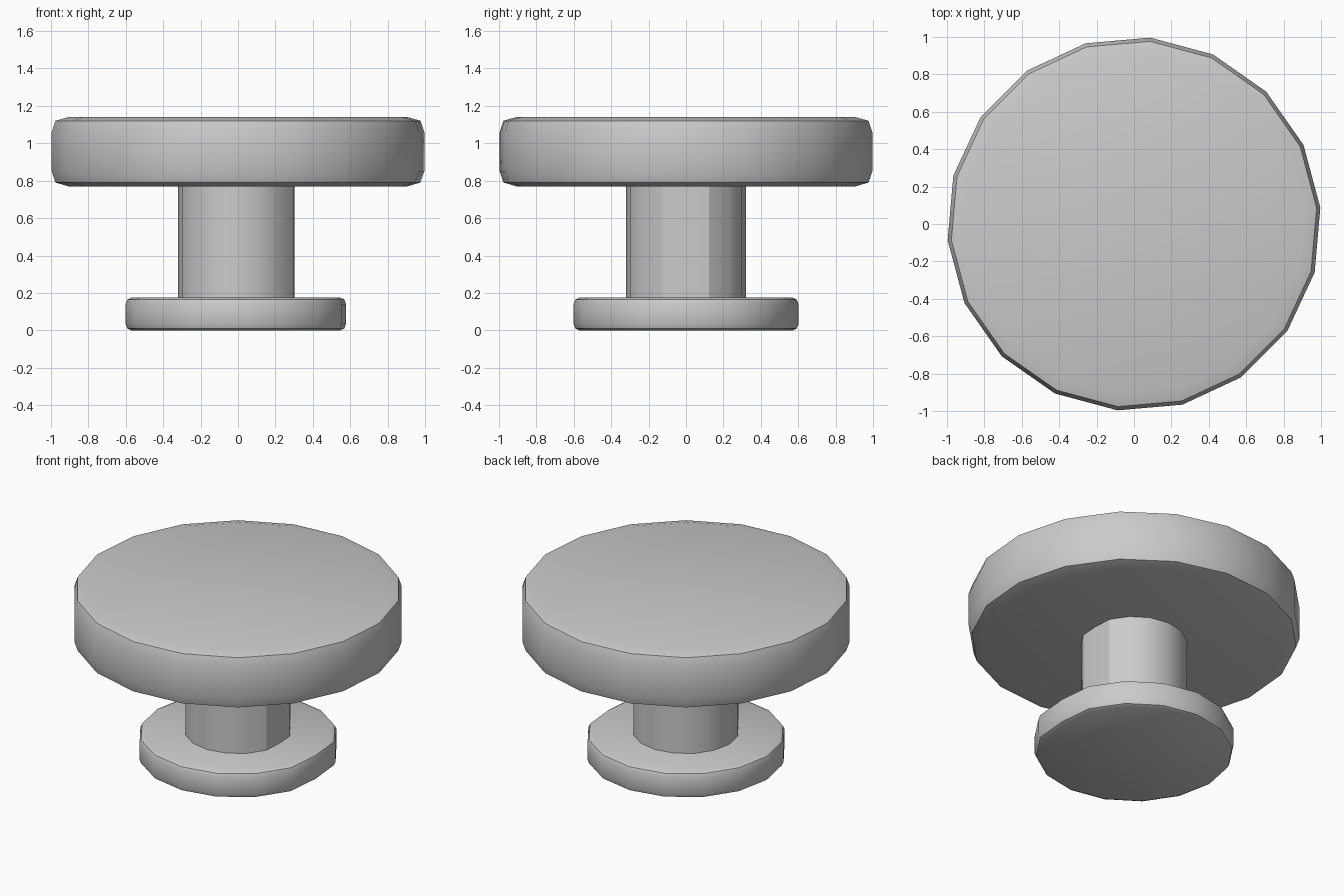
import bpy, bmesh
from math import cos, sin, radians, tau

if "Cube" in bpy.data.objects:
    bpy.data.objects.remove(bpy.data.objects["Cube"])


def lathe(name, profile, sides, phase=0.0, seam=1.0):
    """Revolve (radius, z) points into a capped solid; seam scales the +x column."""
    bm = bmesh.new()
    rings = []
    for r, z in profile:
        ring = []
        for i in range(sides):
            a = phase + tau * i / sides
            k = r * (seam if i == 0 else 1.0)
            ring.append(bm.verts.new((k * cos(a), k * sin(a), z)))
        rings.append(ring)
    for lo, hi in zip(rings, rings[1:]):
        for i in range(sides):
            j = (i + 1) % sides
            bm.faces.new((lo[i], lo[j], hi[j], hi[i]))
    bm.faces.new(rings[0][::-1])
    bm.faces.new(rings[-1])
    mesh = bpy.data.meshes.new(name)
    bm.to_mesh(mesh)
    bm.free()
    obj = bpy.data.objects.new(name, mesh)
    bpy.context.collection.objects.link(obj)
    bpy.ops.object.select_all(action='DESELECT')
    obj.select_set(True)
    bpy.context.view_layer.objects.active = obj
    bpy.ops.object.shade_smooth_by_angle(angle=radians(30))
    return obj


# Wide top disc with softened rims
lathe("knob_top", [(0.91, 0.77), (0.98, 0.79), (1.0, 0.85),
                   (1.0, 1.06), (0.98, 1.12), (0.91, 1.14)], 18, radians(5))

# Central stem
lathe("stem", [(0.32, 0.165), (0.32, 0.78)], 16, seam=0.945)

# Small base flange with softened rims
lathe("base_flange", [(0.57, 0.0), (0.592, 0.01), (0.602, 0.035),
                      (0.602, 0.14), (0.592, 0.165), (0.57, 0.175)], 16, seam=0.96)
